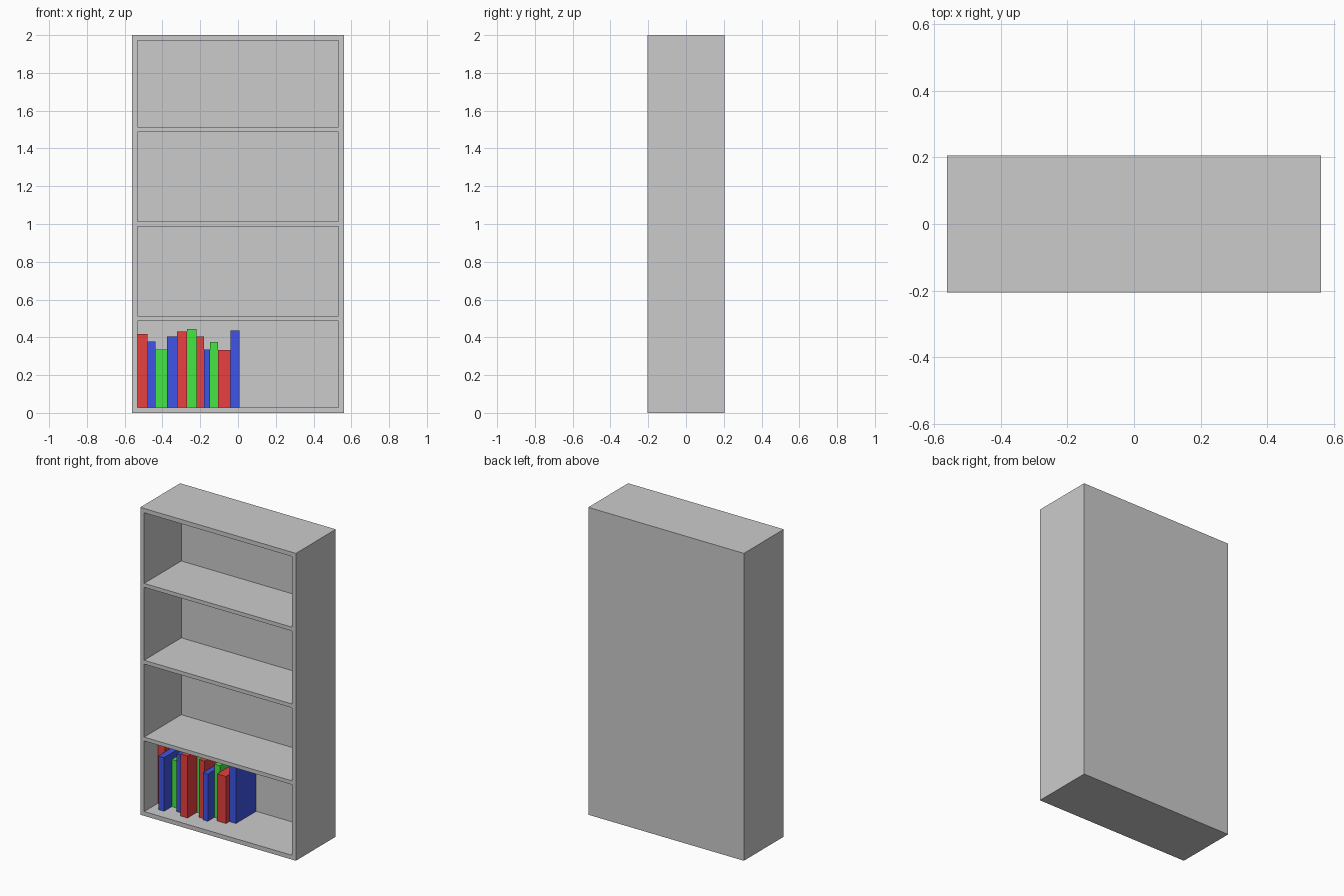
import bpy, bmesh
from mathutils import Matrix, Vector

if "Cube" in bpy.data.objects:
    bpy.data.objects.remove(bpy.data.objects["Cube"])

W, D, H = 1.12, 0.41, 2.0      # case size
T, SHELF = 0.028, 0.025        # board and shelf thickness
BACK = D / 2 - T               # inner face of the back panel


def boxes(name, spans, mat=None):
    """One object made of boxes, each given as (min corner, max corner)."""
    bm = bmesh.new()
    for lo, hi in spans:
        lo, hi = Vector(lo), Vector(hi)
        m = Matrix.Translation((lo + hi) / 2) @ Matrix.Diagonal((*(hi - lo), 1))
        bmesh.ops.create_cube(bm, size=1, matrix=m)
    me = bpy.data.meshes.new(name)
    bm.to_mesh(me)
    bm.free()
    ob = bpy.data.objects.new(name, me)
    bpy.context.collection.objects.link(ob)
    if mat:
        me.materials.append(mat)
    return ob


def material(name, rgb):
    m = bpy.data.materials.new(name)
    m.diffuse_color = (*rgb, 1)
    m.use_nodes = True
    m.node_tree.nodes["Principled BSDF"].inputs["Base Color"].default_value = m.diffuse_color
    return m


# Bookcase: solid block with four compartments hollowed out from the front
case = boxes("bookcase", [((-W / 2, -D / 2, 0), (W / 2, D / 2, H))])
bays = []
for i in range(4):
    z0 = T if i == 0 else i * H / 4 + SHELF / 2
    z1 = H - T if i == 3 else (i + 1) * H / 4 - SHELF / 2
    bays.append(((-W / 2 + T, -D, z0), (W / 2 - T, BACK, z1)))
cutter = boxes("compartment_cutter", bays)
cutter.hide_render = True
mod = case.modifiers.new("compartments", 'BOOLEAN')
mod.operation = 'DIFFERENCE'
mod.solver = 'EXACT'
mod.object = cutter
bpy.context.view_layer.objects.active = case
bpy.ops.object.modifier_apply(modifier=mod.name)
bpy.data.objects.remove(cutter)

# Books: side by side on the bottom shelf, backs against the panel
colours = {
    "R": material("red", (0.8, 0.05, 0.05)),
    "G": material("green", (0.06, 0.8, 0.06)),
    "B": material("blue", (0.05, 0.09, 0.8)),
}
# colour, right edge x, top z, front y
books = [
    ("R", -0.480, 0.418, -0.064),
    ("B", -0.438, 0.377, -0.134),
    ("G", -0.375, 0.335, -0.055),
    ("B", -0.322, 0.404, -0.095),
    ("R", -0.271, 0.431, -0.132),
    ("G", -0.221, 0.444, -0.035),
    ("R", -0.181, 0.404, -0.085),
    ("B", -0.147, 0.335, -0.101),
    ("G", -0.105, 0.375, -0.033),
    ("R", -0.041, 0.334, -0.065),
    ("B", 0.007, 0.436, -0.031),
]
x = -W / 2 + T
for i, (c, x1, top, front) in enumerate(books, 1):
    boxes(f"book_{i:02d}", [((x, front, T), (x1, BACK, top))], colours[c])
    x = x1
